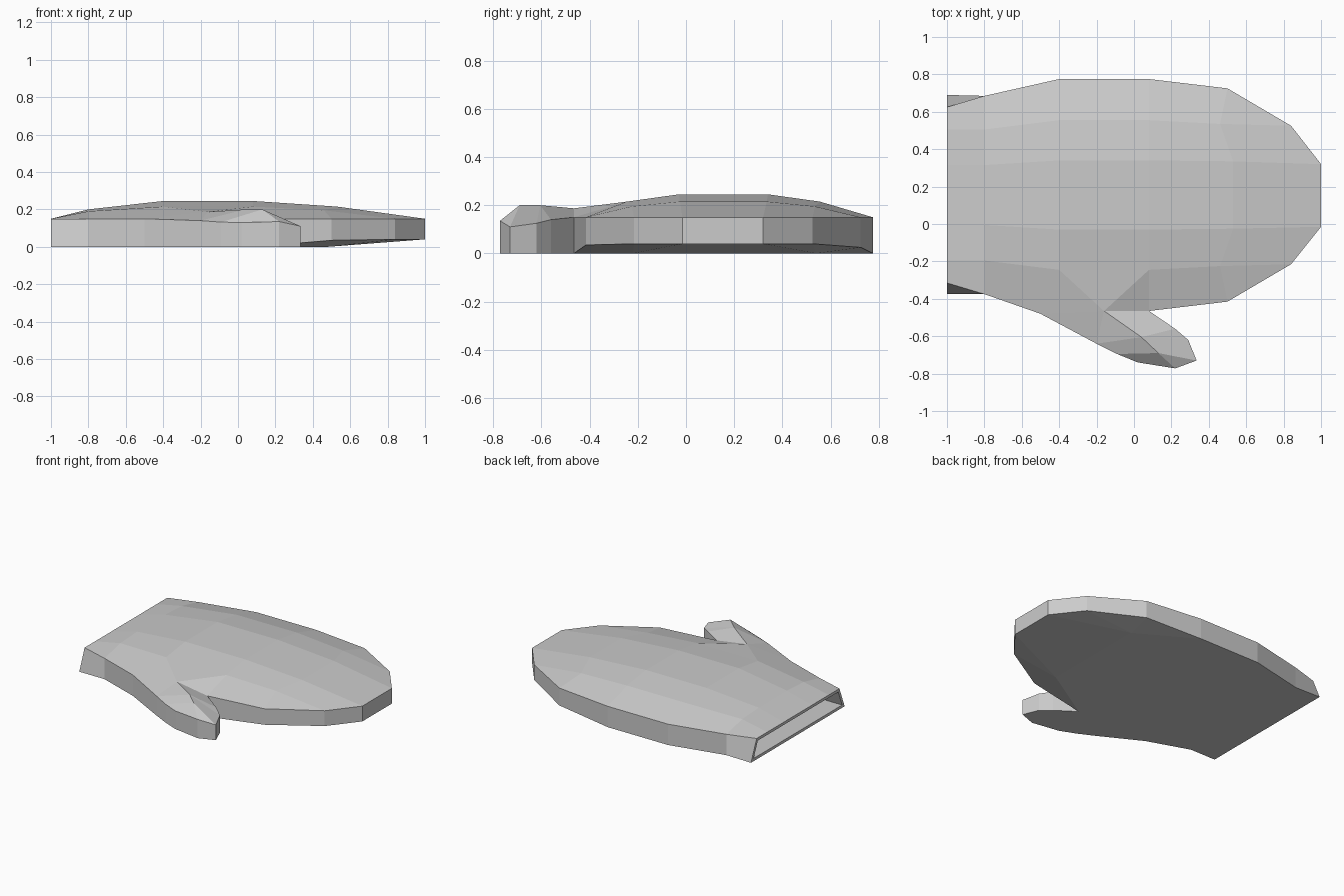
import bpy, bmesh
from mathutils import Vector

if "Cube" in bpy.data.objects:
    bpy.data.objects.remove(bpy.data.objects["Cube"])

bm = bmesh.new()
CY = 0.155          # centre line of the hand part
RIM = 0.15          # height where the side wall meets the back


def v(x, y, z):
    return bm.verts.new((x, y, z))


def face(*vs):
    return bm.faces.new(vs)


# Back of the hand: stations along x, mirrored about the centre line
# x of edge / shoulder / crown, then y offsets, then heights
stations = [
    (-1.0, -1.0, -1.0, 0.47, 0.35, 0.16, 0.15, 0.15),
    (-0.8, -0.8, -0.8, 0.53, 0.35, 0.16, 0.19, 0.20),
    (-0.4, -0.4, -0.4, 0.62, 0.40, 0.185, 0.215, 0.245),
    (0.08, 0.08, 0.08, 0.62, 0.40, 0.185, 0.215, 0.245),
    (0.50, 0.46, 0.53, 0.57, 0.38, 0.18, 0.195, 0.215),
]
cols = []
for xe, xs, xc, oe, os_, oc, zs, zc in stations:
    half = [(xe, oe, RIM), (xs, os_, zs), (xc, oc, zc)]
    cols.append([v(x, CY + o, z) for x, o, z in half] +
                [v(x, CY - o, z) for x, o, z in reversed(half)])
cols[2][5].co = Vector((-0.5, -0.48, RIM))
for i in range(4):
    for r in range(5):
        if (i, r) != (2, 4):        # thumb root is built separately
            face(cols[i][r], cols[i + 1][r], cols[i + 1][r + 1], cols[i][r + 1])

# Fingertip end
n = cols[4]
a1, a2 = v(0.84, 0.525, RIM), v(1, 0.32, RIM)
b2, b1 = v(1, -0.015, RIM), v(0.84, -0.215, RIM)
face(n[0], a1, n[1])
face(n[1], a1, a2, n[2])
face(n[2], a2, b2, n[3])
face(n[3], b2, b1, n[4])
face(n[4], b1, n[5])

# Thumb top
E, S, K, L = cols[2][5], cols[2][4], cols[3][5], cols[3][4]
C = v(-0.16, -0.465, 0.187)
r1, r2 = v(0.04, -0.605, 0.20), v(0.13, -0.69, 0.20)
p1, p2, p3 = v(-0.2, -0.64, 0.14), v(-0.09, -0.695, 0.132), v(0.02, -0.74, 0.13)
t1, t2 = v(0.22, -0.772, 0.135), v(0.335, -0.73, 0.11)
t3, t4 = v(0.29, -0.62, 0.125), v(0.22, -0.56, 0.14)
for f in [(S, C, E), (S, L, C), (L, K, C), (E, C, p1), (C, r1, p1),
          (p1, r1, r2, p2), (p2, r2, t1, p3), (r2, t2, t1), (r2, r1, t3, t2),
          (r1, t4, t3), (C, K, t4, r1)]:
    face(*f)

# Side walls around the outline, with the toe edge of the sole raised
outline = ([c[0] for c in cols] + [a1, a2, b2, b1, n[5], K, t4, t3, t2, t1,
           p3, p2, p1, E, cols[1][5], cols[0][5]])
lift = {n[0]: 0.025, n[5]: 0.035, a1: 0.04, a2: 0.04, b1: 0.04, b2: 0.04}
low = {p: v(p.co.x, p.co.y, lift.get(p, 0)) for p in outline}
low[cols[0][0]].co.y = 0.69
low[cols[0][5]].co.y = -0.375
for p, q in zip(outline, outline[1:]):
    face(p, low[p], low[q], q)

# Palm: flat part and rising fingertip facets
f1, f2 = v(0.48, 0.54, 0), v(0.48, -0.22, 0)
face(*[low[p] for p in outline[:4]], f1, f2, *[low[p] for p in outline[10:]])
face(low[cols[3][0]], low[n[0]], f1)
face(low[n[0]], low[a1], f1)
face(low[a1], low[a2], f1)
face(f1, low[a2], low[b2], f2)
face(f2, low[b2], low[b1])
face(f2, low[b1], low[n[5]])
face(f2, low[n[5]], low[K])

# Cuff opening: thin rim and a deep hollow
cuff = face(*cols[0], low[cols[0][5]], low[cols[0][0]])
bmesh.ops.recalc_face_normals(bm, faces=bm.faces)
bmesh.ops.inset_region(bm, faces=[cuff], thickness=0.02, use_even_offset=True)
inner = bmesh.ops.extrude_discrete_faces(bm, faces=[cuff])["faces"][0]
bmesh.ops.translate(bm, verts=inner.verts, vec=(0.5, 0, 0))

bmesh.ops.recalc_face_normals(bm, faces=bm.faces)
mesh = bpy.data.meshes.new("mitten")
bm.to_mesh(mesh)
bm.free()
bpy.context.collection.objects.link(bpy.data.objects.new("mitten", mesh))
